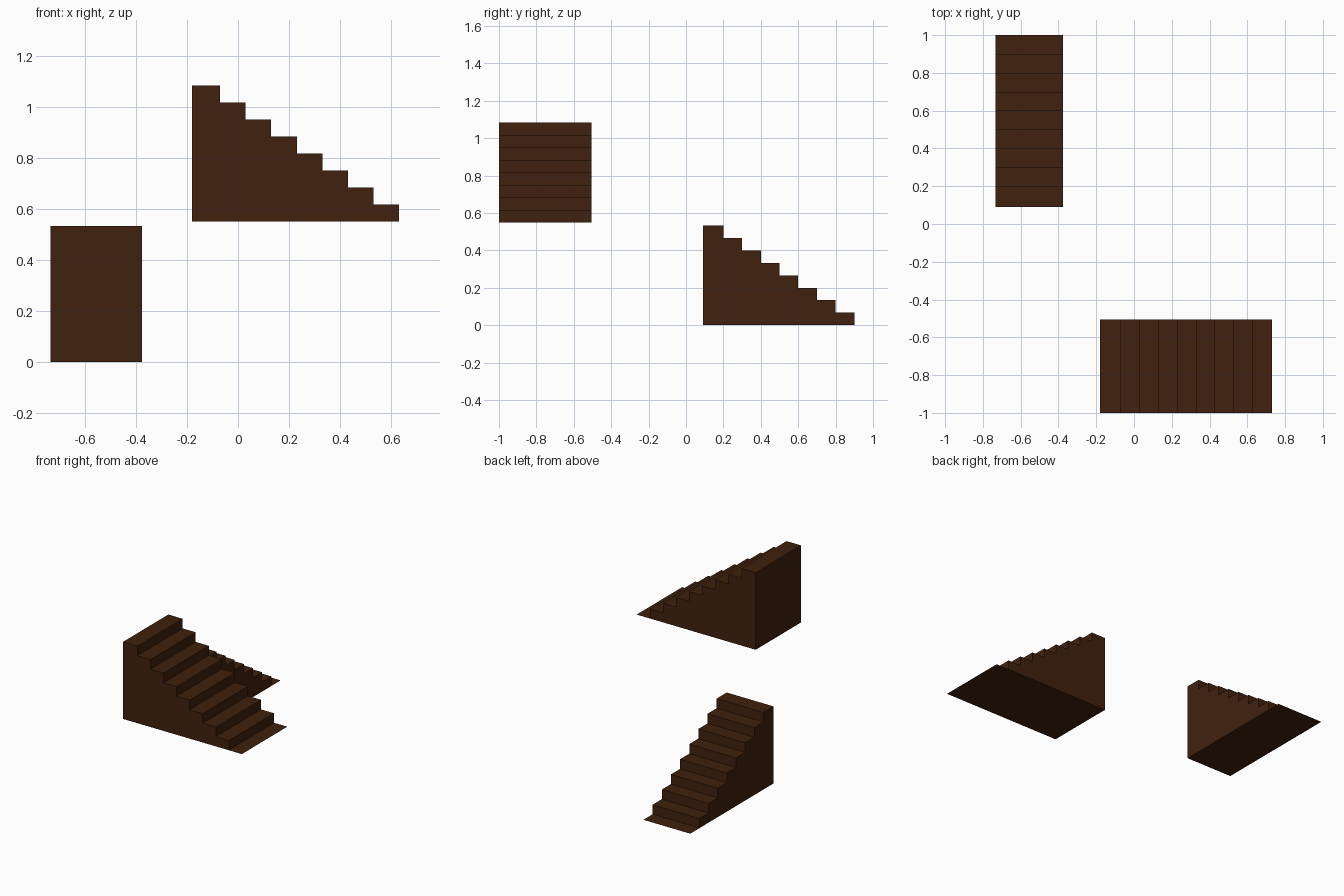
import bpy, bmesh
from mathutils import Vector

if "Cube" in bpy.data.objects:
    bpy.data.objects.remove(bpy.data.objects["Cube"])

RISE, RUN, STEPS = 0.0667, 0.1, 8
TOP_RUN = 0.11      # the top landing is slightly deeper
SHEET = 0.001       # lowest tread is a paper-thin plate

wood = bpy.data.materials.new("dark_brown_wood")
wood.diffuse_color = (0.052, 0.0152, 0.0044, 1)
wood.use_nodes = True
wood.node_tree.nodes["Principled BSDF"].inputs["Base Color"].default_value = wood.diffuse_color


def staircase(name, origin, run_dir, width_dir, width):
    """Extrude a stepped profile that descends along run_dir."""
    profile = [(0, 0), (0, STEPS * RISE)]
    d = TOP_RUN
    for i in range(STEPS, 0, -1):
        low = (i - 1) * RISE if i > 1 else SHEET
        profile += [(d, i * RISE), (d, low)]
        d += RUN
    profile += [(d, SHEET), (d, 0)]

    bm = bmesh.new()
    o, r, w = Vector(origin), Vector(run_dir), Vector(width_dir)
    face = bm.faces.new([bm.verts.new(o + r * a + Vector((0, 0, h))) for a, h in profile])
    ext = bmesh.ops.extrude_face_region(bm, geom=[face], use_keep_orig=True)
    moved = [v for v in ext["geom"] if isinstance(v, bmesh.types.BMVert)]
    bmesh.ops.translate(bm, verts=moved, vec=w * width)
    bmesh.ops.recalc_face_normals(bm, faces=bm.faces)
    mesh = bpy.data.meshes.new(name)
    bm.to_mesh(mesh)
    bm.free()
    mesh.materials.append(wood)
    obj = bpy.data.objects.new(name, mesh)
    bpy.context.collection.objects.link(obj)


# Upper flight descends to the right, lower flight descends to the back
staircase("upper_stairs", (-0.18, -1.0, 0.55), (1, 0, 0), (0, 1, 0), 0.495)
staircase("lower_stairs", (-0.733, 0.09, 0.0), (0, 1, 0), (1, 0, 0), 0.358)
